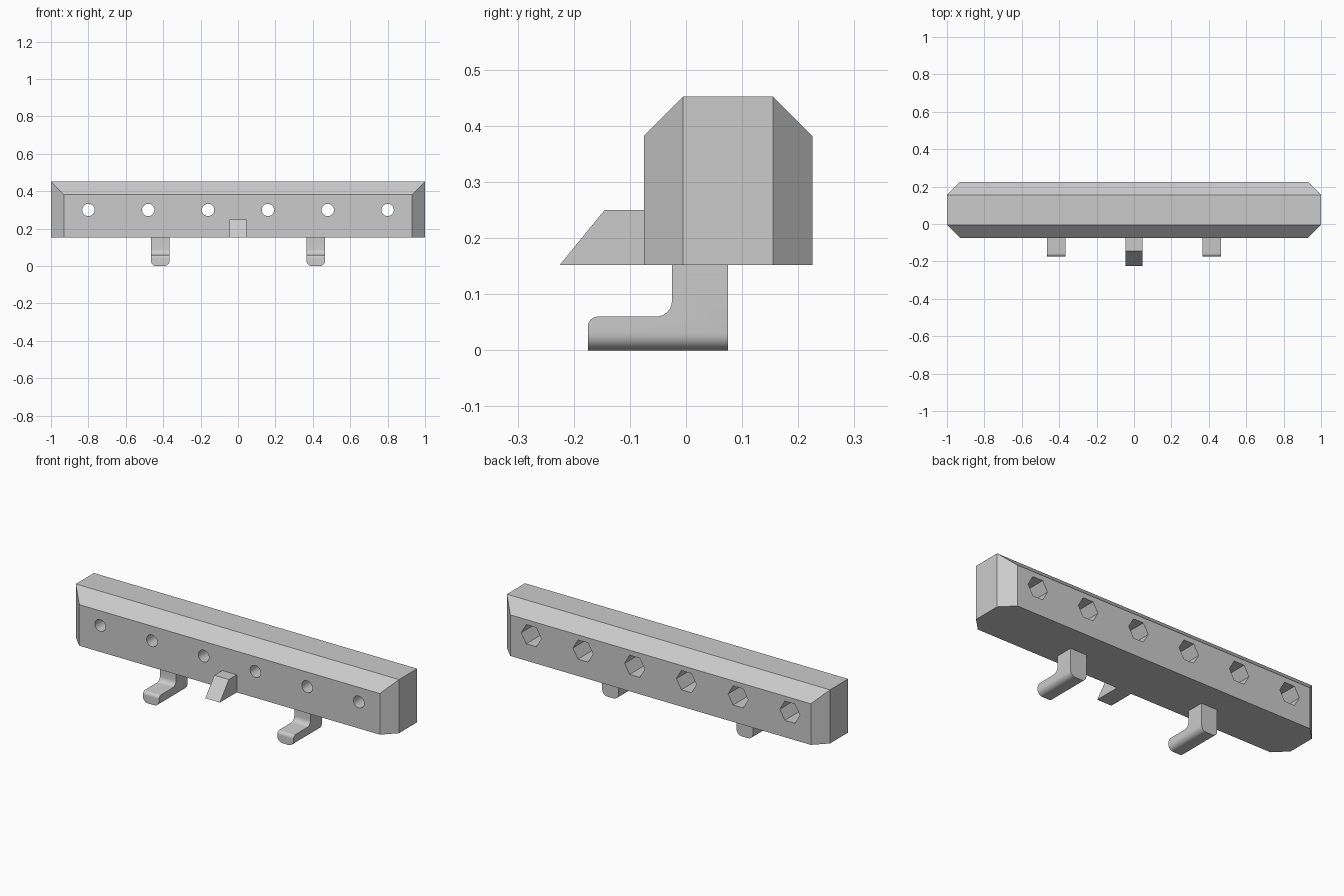
import bpy, bmesh
from math import sin, cos, pi
from mathutils import Vector

if "Cube" in bpy.data.objects:
    bpy.data.objects.remove(bpy.data.objects["Cube"])

grey = bpy.data.materials.new("light grey")
grey.use_nodes = True
COLOUR = (0.6, 0.6, 0.6, 1)
grey.diffuse_color = COLOUR
grey.node_tree.nodes["Principled BSDF"].inputs["Base Color"].default_value = COLOUR

BASE, TOP = 0.152, 0.452
FRONT, BACK = -0.075, 0.225
CUT = 0.07


def prism(bm, points, push):
    """Extrude a closed outline of 3D points along a vector."""
    face = bm.faces.new([bm.verts.new(p) for p in points])
    out = bmesh.ops.extrude_face_region(bm, geom=[face], use_keep_orig=True)
    verts = [v for v in out["geom"] if isinstance(v, bmesh.types.BMVert)]
    bmesh.ops.translate(bm, verts=verts, vec=Vector(push))


def finish(bm, name):
    bmesh.ops.recalc_face_normals(bm, faces=bm.faces)
    mesh = bpy.data.meshes.new(name)
    bm.to_mesh(mesh)
    bm.free()
    mesh.materials.append(grey)
    obj = bpy.data.objects.new(name, mesh)
    bpy.context.collection.objects.link(obj)
    return obj


def activate(obj):
    bpy.ops.object.select_all(action='DESELECT')
    obj.select_set(True)
    bpy.context.view_layer.objects.active = obj


def arc(cy, cz, r, start, end, steps=6):
    angles = [start + (end - start) * i / steps for i in range(steps + 1)]
    return [(cy + r * cos(a), cz + r * sin(a)) for a in angles]


def hole_row(name, radius, sides, start, end):
    """A row of six cutters running front to back."""
    bm = bmesh.new()
    for i in range(6):
        x = -0.8 + 0.32 * i
        ring = [(x + radius * cos(2 * pi * k / sides), start,
                 0.3 + radius * sin(2 * pi * k / sides)) for k in range(sides)]
        prism(bm, ring, (0, end - start, 0))
    return finish(bm, name)


# Bar: chamfered plan, then the long top edges sliced off
bm = bmesh.new()
plan = [(-1, FRONT + CUT), (-1 + CUT, FRONT), (1 - CUT, FRONT), (1, FRONT + CUT),
        (1, BACK - CUT), (1 - CUT, BACK), (-1 + CUT, BACK), (-1, BACK - CUT)]
prism(bm, [(x, y, BASE) for x, y in plan], (0, 0, TOP - BASE))
for side, y in ((-1, FRONT), (1, BACK)):
    # Plane sits a hair outside the corner points so the ends stay clean
    cut = bmesh.ops.bisect_plane(
        bm, geom=bm.verts[:] + bm.edges[:] + bm.faces[:], dist=1e-5,
        plane_co=(0, y, TOP - CUT), plane_no=(0, side, 1), clear_outer=True)
    rim = [e for e in bm.edges if e.is_boundary]
    bmesh.ops.holes_fill(bm, edges=rim, sides=0)
bar = finish(bm, "bar")

# Bolt bores and hexagonal nut pockets
for cutter in (hole_row("bolt_bores", 0.033, 32, FRONT - 0.1, BACK + 0.1),
               hole_row("nut_pockets", 0.062, 6, BACK - 0.2, BACK + 0.1)):
    cutter.hide_render = True
    mod = bar.modifiers.new("holes", 'BOOLEAN')
    mod.operation = 'DIFFERENCE'
    mod.solver = 'EXACT'
    mod.object = cutter
    activate(bar)
    bpy.ops.object.modifier_apply(modifier=mod.name)
    bpy.data.objects.remove(cutter)

# Hooks: L-shaped profile with a rounded toe, inner fillet and soft underside
hooks = []
for name, x in (("right_hook", -0.416), ("left_hook", 0.416)):
    profile = [(0.075, 0), (0.075, BASE), (-0.025, BASE)]
    profile += arc(-0.053, 0.088, 0.028, 0, -pi / 2)
    profile += arc(-0.157, 0.042, 0.018, pi / 2, pi)
    profile += [(-0.175, 0)]
    bm = bmesh.new()
    prism(bm, [(x - 0.05, y, z) for y, z in profile], (0.1, 0, 0))
    low = [e for e in bm.edges if all(v.co.z < 1e-4 for v in e.verts)
           and abs(e.verts[0].co.y - e.verts[1].co.y) > 0.1]
    bmesh.ops.bevel(bm, geom=low, offset=0.03, segments=6, profile=0.5,
                    affect='EDGES')
    hooks.append(finish(bm, name))

# Sloped tab on the front
bm = bmesh.new()
prism(bm, [(-0.045, y, z) for y, z in
           ((FRONT, BASE), (-0.225, BASE), (-0.145, 0.25), (FRONT, 0.25))],
      (0.09, 0, 0))
finish(bm, "front_tab")

for obj in [bar] + hooks:
    activate(obj)
    bpy.ops.object.shade_smooth_by_angle(angle=pi / 6)
